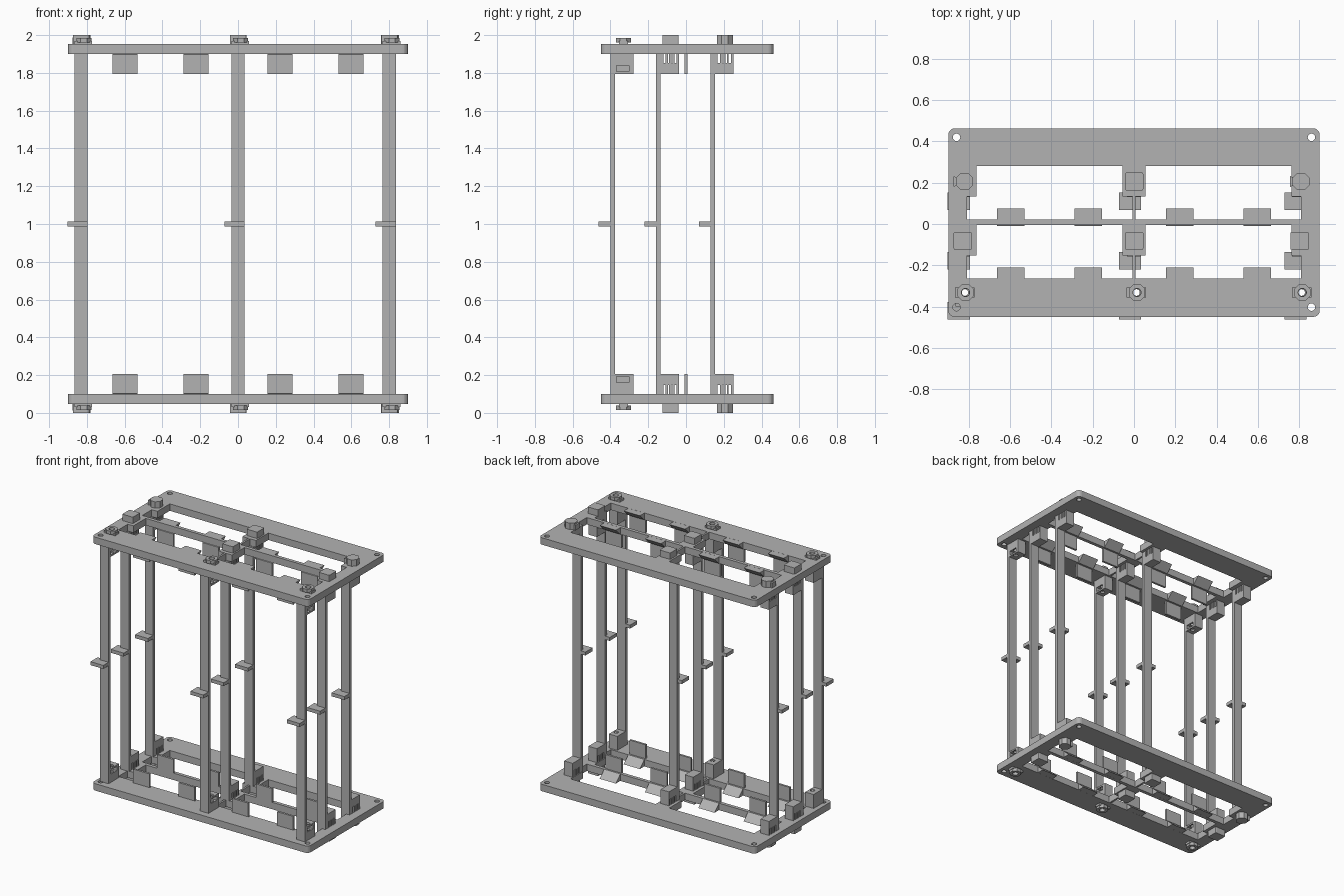
import bpy, bmesh, math

cube = bpy.data.objects.get("Cube")
if cube:
    bpy.data.objects.remove(cube)

grey = bpy.data.materials.new("plain grey")
grey.use_nodes = True
colour = (0.45, 0.45, 0.45, 1)
grey.diffuse_color = colour
grey.node_tree.nodes["Principled BSDF"].inputs["Base Color"].default_value = colour

PLATE = (0.048, 0.1)          # lower plate heights; upper half is mirrored at z = 1
POSTS = (-0.831, 0.0, 0.801)  # post centres in x
ROWS = (-0.4, -0.158, 0.13)   # post front faces in y
HALF = 0.035                  # half post width
BOLT_DX, BOLT_Y, BOLT_R = 0.0145, -0.332, 0.018


def prism(bm, pts, a, b, axis="z"):
    """Extrude a profile: (x, y) along z, or (y, z) along x."""
    def place(p, t):
        return (p[0], p[1], t - 1) if axis == "z" else (t, p[0], p[1] - 1)
    low = [bm.verts.new(place(p, a)) for p in pts]
    high = [bm.verts.new(place(p, b)) for p in pts]
    n = len(pts)
    bm.faces.new(low)
    bm.faces.new(high)
    for i in range(n):
        j = (i + 1) % n
        bm.faces.new((low[i], low[j], high[j], high[i]))


def box(bm, x0, x1, y0, y1, z0, z1):
    prism(bm, [(x0, y0), (x1, y0), (x1, y1), (x0, y1)], z0, z1)


def ring(x, y, r, n=24, turn=0.0):
    return [(x + r * math.cos(turn + math.tau * i / n),
             y + r * math.sin(turn + math.tau * i / n)) for i in range(n)]


def rounded(x0, x1, y0, y1, r, steps=5):
    pts = []
    for k, (x, y) in enumerate([(x1 - r, y1 - r), (x0 + r, y1 - r),
                                (x0 + r, y0 + r), (x1 - r, y0 + r)]):
        for s in range(steps + 1):
            a = (k + s / steps) * math.pi / 2
            pts.append((x + r * math.cos(a), y + r * math.sin(a)))
    return pts


def make(name, bm, cutter=None, mirror=True):
    def to_object(label, mesh_data):
        bmesh.ops.recalc_face_normals(mesh_data, faces=mesh_data.faces)
        me = bpy.data.meshes.new(label)
        mesh_data.to_mesh(me)
        mesh_data.free()
        me.materials.append(grey)
        ob = bpy.data.objects.new(label, me)
        ob.location.z = 1
        bpy.context.collection.objects.link(ob)
        return ob

    ob = to_object(name, bm)
    cut = None
    if cutter:
        cut = to_object(name + "_cutter", cutter)
        cut.hide_render = True
        mod = ob.modifiers.new("cut", "BOOLEAN")
        mod.operation, mod.solver, mod.object = "DIFFERENCE", "EXACT", cut
    if mirror:
        mod = ob.modifiers.new("mirror", "MIRROR")
        mod.use_axis = (False, False, True)
        mod.use_mirror_merge = False
    # Bake the modifiers and drop the helper
    bpy.context.view_layer.update()
    graph = bpy.context.evaluated_depsgraph_get()
    baked = bpy.data.meshes.new_from_object(ob.evaluated_get(graph))
    ob.modifiers.clear()
    ob.data = baked
    if cut:
        bpy.data.objects.remove(cut)
    return ob


# End plates: rounded sheet with four stepped windows, corner and bolt holes
plate, holes = bmesh.new(), bmesh.new()
prism(plate, rounded(-0.9, 0.9, -0.45, 0.463, 0.03), *PLATE)
window = [(0.056, 0.28), (0.763, 0.28), (0.763, 0.133), (0.81, 0.133),
          (0.81, 0.021), (0.007, 0.021), (0.007, 0.133), (0.056, 0.133)]
for shift in (0, -0.285):
    for side in (-1, 1):
        prism(holes, [(side * x, y + shift) for x, y in window], 0, 0.2)
for x in (-0.86, 0.86):
    for y in (-0.403, 0.42):
        prism(holes, ring(x, y, 0.018), 0, 0.2)
for x in POSTS:
    prism(holes, ring(x + BOLT_DX, BOLT_Y, BOLT_R), 0, 0.2)
make("end_plates", plate, holes)

# Guide fins standing on the plates, with a sloped lead-in at the foot
fins = bmesh.new()
fin = [(-0.002, 0.05), (-0.002, 0.098), (-0.009, 0.102), (-0.009, 0.205),
       (0.007, 0.205), (0.007, 0.1), (0.021, 0.1), (0.075, 0.0485), (0.021, 0.0485)]
for shift in (0, -0.285):
    for x in (-0.598, -0.222, 0.222, 0.598):
        prism(fins, [(y + shift, z) for y, z in fin], x - 0.067, x + 0.067, "x")
make("guide_fins", fins)

# Posts with a small stop tab at mid height
posts, tabs = bmesh.new(), bmesh.new()
for x in POSTS:
    for y in ROWS:
        box(posts, x - HALF, x + HALF, y, y + 0.024, 0.1, 1.9)
        box(tabs, x - 0.072, x + HALF, y - 0.062, y + 0.023, 0.987, 1.013)
make("posts", posts, mirror=False)
make("stop_tabs", tabs, mirror=False)

# Front brackets: block with a bolt hole and a nut pocket in the side
blocks, cuts = bmesh.new(), bmesh.new()
for x in POSTS:
    y = ROWS[0]
    box(blocks, x - HALF, x + HALF, y + 0.02, y + 0.122, 0.1, 0.205)
    prism(cuts, ring(x + BOLT_DX - 0.003, BOLT_Y, BOLT_R - 0.002), 0.05, 0.3)
make("front_brackets", blocks, cuts)
blocks, cuts = bmesh.new(), bmesh.new()
front = bpy.data.objects["front_brackets"]
blocks.from_mesh(front.data)
for x in POSTS:
    for low in (0.162, 1.807):
        box(cuts, x - 0.02, x + 0.1, -0.368, -0.302, low, low + 0.031)
bpy.data.objects.remove(front)
make("front_brackets", blocks, cuts, mirror=False).name = "front_brackets"

# Snap brackets: block whose plate end is slit into prongs
clips = bmesh.new()
slits = [(0.038, 0.05), (0.062, 0.068), (0.08, 0.086), (0.096, 0.108)]
for y in ROWS[1:]:
    comb = [(y + 0.02, 0.1)]
    for a, b in slits:
        comb += [(y + a, 0.1), (y + a, 0.147), (y + b, 0.147), (y + b, 0.1)]
    comb += [(y + 0.122, 0.1), (y + 0.122, 0.205), (y + 0.02, 0.205)]
    for x in POSTS:
        prism(clips, comb, x - HALF, x + HALF, "x")
make("snap_brackets", clips)

# Square snap heads outside the plates
heads = bmesh.new()
for x in POSTS:
    spots = (-0.082, 0.206) if x == 0 else (-0.082,)
    for y in spots:
        prism(heads, rounded(x - 0.043, x + 0.045, y - 0.043, y + 0.043, 0.006, 2), 0, 0.05)
make("square_heads", heads)

# Keyed heads at the rear corners: octagon with a flared key
keyed = bmesh.new()
for x in (POSTS[0], POSTS[2]):
    cx, cy = x + 0.007, 0.206
    prism(keyed, [(cx - 0.028, cy - 0.018), (cx - 0.032, cy - 0.018),
                  (cx - 0.052, cy - 0.026), (cx - 0.052, cy + 0.026),
                  (cx - 0.032, cy + 0.018), (cx - 0.028, cy + 0.018)], 0.012, 0.05)
    prism(keyed, ring(cx + 0.002, cy, 0.045, 8, math.pi / 8), 0, 0.05)
make("keyed_heads", keyed)

# Bolt collars: octagonal nut on a flat washer bar
nuts, bars, nut_holes, bar_holes = (bmesh.new() for _ in range(4))
for x in POSTS:
    cx = x + BOLT_DX
    box(bars, cx - 0.05, cx + 0.044, BOLT_Y - 0.024, BOLT_Y + 0.024, 0.032, 0.049)
    prism(nuts, ring(cx, BOLT_Y, 0.043, 8, math.pi / 8), 0.015, 0.04)
    for cutter in (nut_holes, bar_holes):
        prism(cutter, ring(cx, BOLT_Y, BOLT_R + 0.002), -0.1, 0.2)
make("bolt_nuts", nuts, nut_holes)
make("washer_bars", bars, bar_holes)
